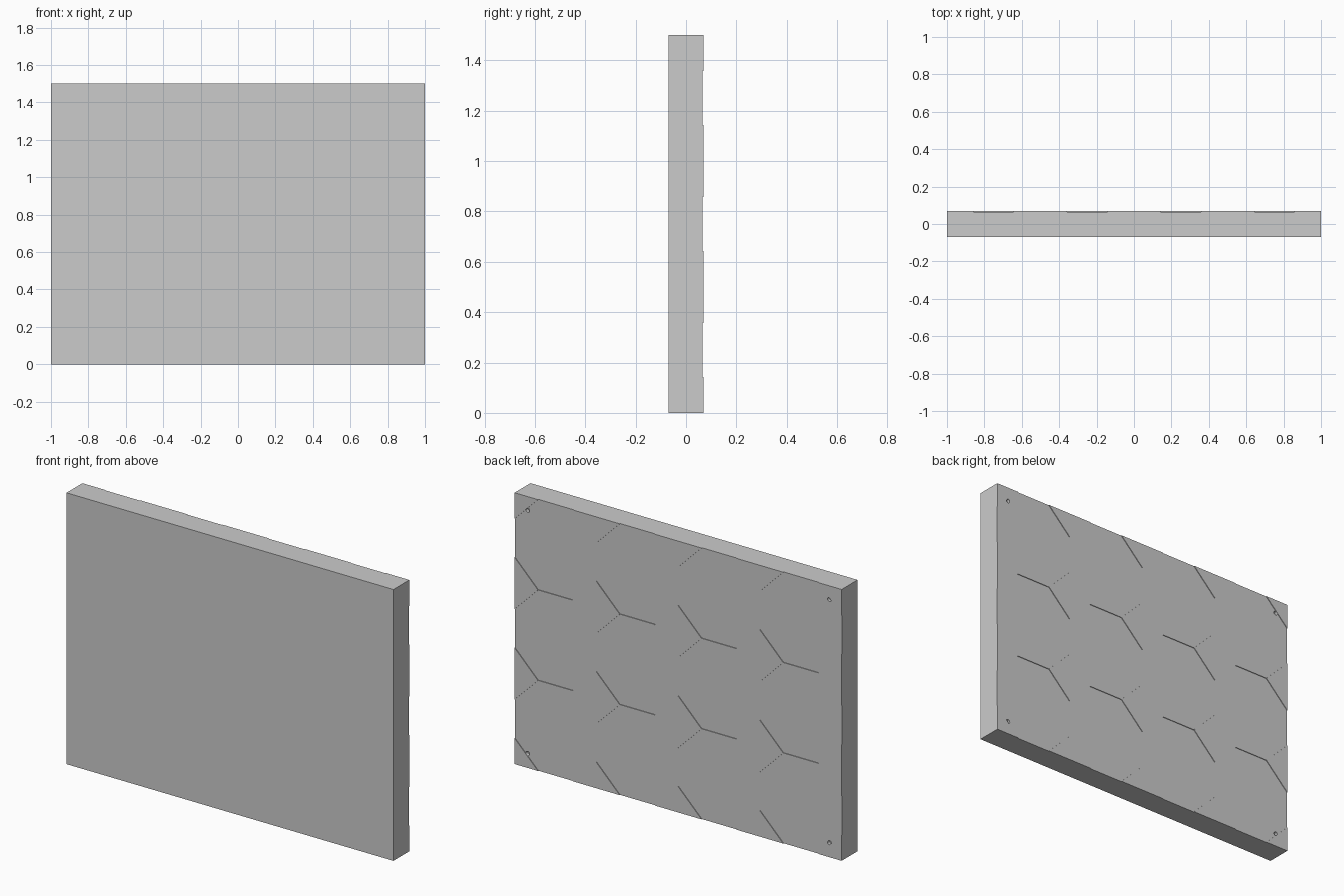
import bpy, bmesh

if "Cube" in bpy.data.objects:
    bpy.data.objects.remove(bpy.data.objects["Cube"])

W, H = 1.0, 1.5            # half width, height
FRONT, FLOOR, BACK = -0.07, 0.065, 0.069
STEP, D = 0.5, 0.143       # octagon pitch, corner cut size


def prism(bm, pts, y0, y1):
    """Extrude an x-z polygon from y0 to y1."""
    a = [bm.verts.new((x, y0, z)) for x, z in pts]
    b = [bm.verts.new((x, y1, z)) for x, z in pts]
    bm.faces.new(a)
    bm.faces.new(b[::-1])
    n = len(pts)
    for i in range(n):
        j = (i + 1) % n
        bm.faces.new((a[j], a[i], b[i], b[j]))


def rect(x0, x1, z0, z1):
    return [(x0, z0), (x1, z0), (x1, z1), (x0, z1)]


def finish(bm, name):
    bmesh.ops.recalc_face_normals(bm, faces=bm.faces)
    me = bpy.data.meshes.new(name)
    bm.to_mesh(me)
    bm.free()
    ob = bpy.data.objects.new(name, me)
    bpy.context.collection.objects.link(ob)
    return ob


# main slab, its back face is the floor of the octagonal recesses
bm = bmesh.new()
prism(bm, rect(-W, W, 0, H), FRONT, FLOOR)
panel = finish(bm, "panel")

# raised diamonds left between the octagons, clipped at the panel edges
bm = bmesh.new()
for i in range(5):
    for j in range(4):
        cx, cz = -W + i * STEP, j * STEP
        pts = []
        for dx, dz in ((D, 0), (0, D), (-D, 0), (0, -D)):
            p = (min(W, max(-W, cx + dx)), min(H, max(0, cz + dz)))
            if p not in pts:
                pts.append(p)
        if len(pts) == 3 and not (cx in (-W, W) and cz in (0, H)):
            pts = [p for p in pts]
        prism(bm, pts, FLOOR, BACK)
finish(bm, "back_diamonds")

# thin ribs separating the octagons of neighbouring rows
bm = bmesh.new()
for i in range(4):
    for z in (STEP, 2 * STEP):
        cx = -W + (i + 0.5) * STEP
        h = STEP / 2 - D
        prism(bm, rect(cx - h, cx + h, z - 0.001, z + 0.001), FLOOR, BACK)
finish(bm, "back_ribs")

# four screw holes near the back corners
for sx in (-0.923, 0.923):
    for z in (0.077, H - 0.077):
        bpy.ops.mesh.primitive_cylinder_add(
            vertices=16, radius=0.012, depth=0.04,
            location=(sx, FLOOR, z), rotation=(1.5707963, 0, 0))
        cutter = bpy.context.object
        cutter.name = "screw_hole_cutter"
        cutter.hide_render = True
        cutter.display_type = 'WIRE'
        mod = panel.modifiers.new("screw_hole", 'BOOLEAN')
        mod.operation = 'DIFFERENCE'
        mod.solver = 'EXACT'
        mod.object = cutter
